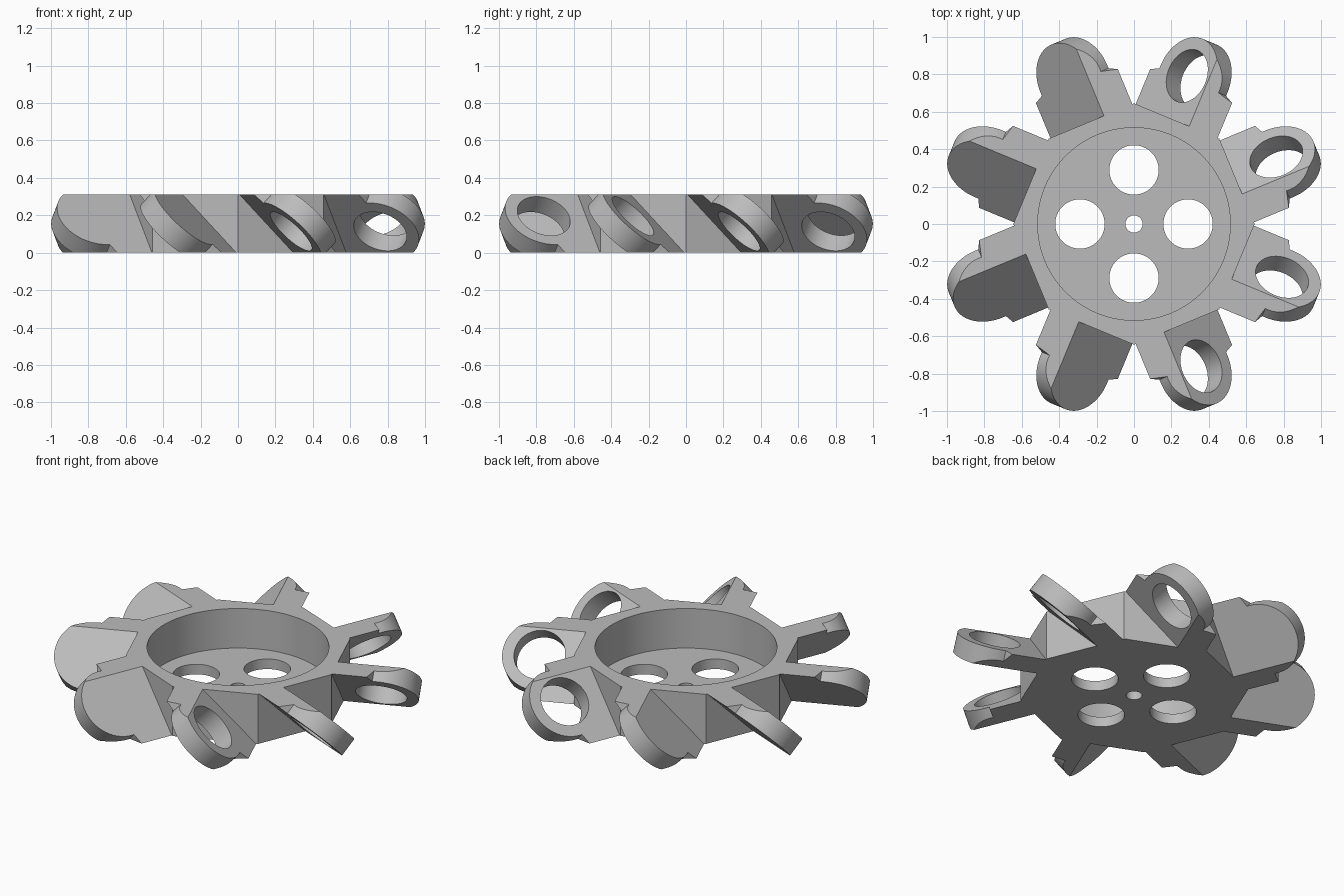
import bpy, bmesh, math
from mathutils import Vector, Matrix

if "Cube" in bpy.data.objects:
    bpy.data.objects.remove(bpy.data.objects["Cube"], do_unlink=True)

HEIGHT = 0.31          # plate height
ARM_COUNT = 8
RING_AT, RING_R, HOLE_R = 0.84, 0.215, 0.147
ARM_HALF = 0.058       # half thickness of the tilted arms

grey = bpy.data.materials.new("plain grey")
grey.use_nodes = True
colour = (0.5, 0.5, 0.5, 1)
grey.diffuse_color = colour
grey.node_tree.nodes["Principled BSDF"].inputs["Base Color"].default_value = colour


def prism(name, outline, low, high, matrix=Matrix()):
    """Extrude a 2D outline between two heights, then place it."""
    bm = bmesh.new()
    face = bm.faces.new([bm.verts.new((x, y, low)) for x, y in outline])
    top = bmesh.ops.extrude_face_region(bm, geom=[face])["geom"]
    bmesh.ops.translate(bm, verts=[v for v in top if isinstance(v, bmesh.types.BMVert)],
                        vec=(0, 0, high - low))
    bm.transform(matrix)
    bmesh.ops.recalc_face_normals(bm, faces=bm.faces)
    mesh = bpy.data.meshes.new(name)
    bm.to_mesh(mesh)
    bm.free()
    mesh.materials.append(grey)
    obj = bpy.data.objects.new(name, mesh)
    bpy.context.collection.objects.link(obj)
    return obj


def arc(radius, start, end, steps, cx=0, cy=0):
    angles = [math.radians(start + (end - start) * i / steps) for i in range(steps + 1)]
    return [(cx + radius * math.cos(a), cy + radius * math.sin(a)) for a in angles]


def circle(radius, steps=64, cx=0, cy=0):
    return arc(radius, 0, 360, steps, cx, cy)[:-1]


def combine(target, tool, operation):
    """Apply a boolean and discard the tool."""
    mod = target.modifiers.new(operation, 'BOOLEAN')
    mod.object, mod.operation, mod.solver = tool, operation, 'EXACT'
    bpy.context.view_layer.objects.active = target
    bpy.ops.object.modifier_apply(modifier=mod.name)
    bpy.data.objects.remove(tool, do_unlink=True)


# Octagonal hub, tall for now and trimmed later
wheel = prism("wheel_plate", circle(0.645, ARM_COUNT), -0.2, 0.6)

# Shouldered arm ending in a ring, tilted 45 degrees about its own length
side = [(0.795, 0.285), (0.795, 0.32), (0.555, 0.32)]
arm_outline = (arc(RING_R, -95, 95, 48, RING_AT) + side
               + [(r, -s) for r, s in reversed(side)])
tilt = Matrix.Translation((0, 0, HEIGHT / 2)) @ Matrix.Rotation(math.radians(-45), 4, 'X')
for i in range(ARM_COUNT):
    place = Matrix.Rotation(math.tau * (i + 0.5) / ARM_COUNT, 4, 'Z') @ tilt
    arm = prism("arm", arm_outline, -ARM_HALF, ARM_HALF, place)
    bore = prism("bore", circle(HOLE_R, 64, RING_AT), -0.2, 0.2, place)
    combine(arm, bore, 'DIFFERENCE')
    combine(wheel, arm, 'UNION')

# Trim top and bottom flat
trim = prism("trim", [(-2, -2), (2, -2), (2, 2), (-2, 2)], 0, HEIGHT)
combine(wheel, trim, 'INTERSECT')

# Round recess, centre hole and four large holes
combine(wheel, prism("recess", circle(0.515, 96), 0.063, 0.6), 'DIFFERENCE')
combine(wheel, prism("centre_hole", circle(0.046, 32), -0.2, 0.2), 'DIFFERENCE')
for i in range(4):
    a = math.tau * i / 4
    hole = prism("large_hole", circle(0.132, 64, 0.289 * math.cos(a), 0.289 * math.sin(a)),
                 -0.2, 0.2)
    combine(wheel, hole, 'DIFFERENCE')

# Smooth round walls, keep edges crisp
bpy.ops.object.select_all(action='DESELECT')
wheel.select_set(True)
bpy.context.view_layer.objects.active = wheel
bpy.ops.object.shade_smooth_by_angle(angle=math.radians(25))
